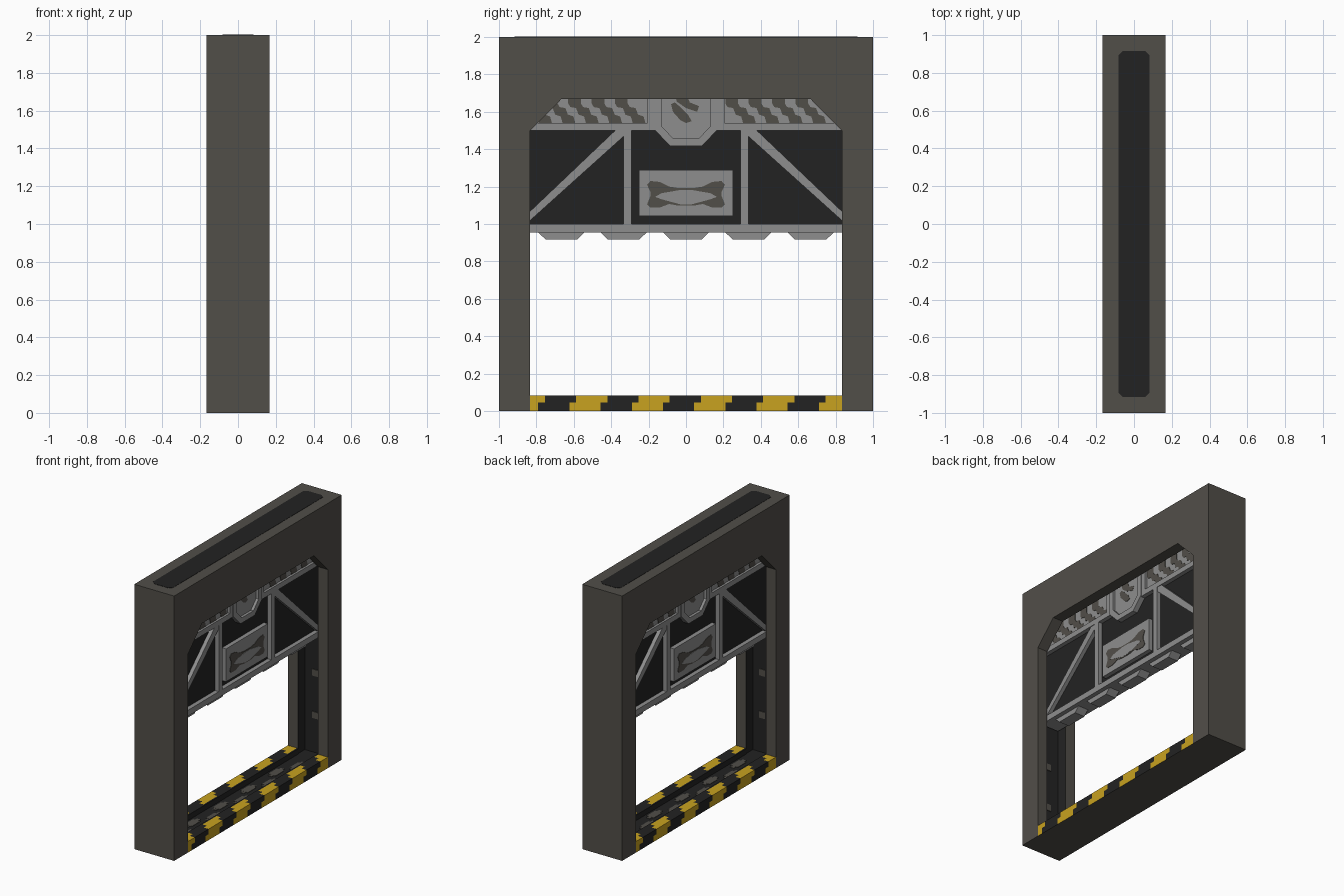
import bpy, bmesh, math

if "Cube" in bpy.data.objects:
    bpy.data.objects.remove(bpy.data.objects["Cube"])

def mat(name, col):
    m = bpy.data.materials.new(name)
    m.diffuse_color = (*col, 1)
    m.use_nodes = True
    m.node_tree.nodes["Principled BSDF"].inputs["Base Color"].default_value = m.diffuse_color
    return m

BROWN = mat("frame brown grey", (0.083, 0.077, 0.066))
DARK = mat("dark charcoal", (0.0165, 0.0165, 0.0165))
LIGHT = mat("door light grey", (0.27, 0.27, 0.27))
YELLOW = mat("hazard yellow", (0.58, 0.36, 0.014))

def prism(name, pts, x0, x1, material, underside=None):
    """Extrude a (y, z) outline from x0 to x1."""
    bm = bmesh.new()
    f = bm.faces.new([bm.verts.new((x0, y, z)) for y, z in pts])
    r = bmesh.ops.extrude_face_region(bm, geom=[f])
    for v in r["geom"]:
        if isinstance(v, bmesh.types.BMVert):
            v.co.x = x1
    bmesh.ops.recalc_face_normals(bm, faces=bm.faces[:])
    me = bpy.data.meshes.new(name)
    me.materials.append(material)
    if underside:
        me.materials.append(underside)
        for face in bm.faces:
            face.normal_update()
            if face.normal.z < -0.9:
                face.material_index = 1
    bm.to_mesh(me)
    bm.free()
    ob = bpy.data.objects.new(name, me)
    bpy.context.collection.objects.link(ob)
    return ob

def box(name, x0, x1, y0, y1, z0, z1, material, underside=None):
    return prism(name, [(y0, z0), (y1, z0), (y1, z1), (y0, z1)], x0, x1, material, underside)

def decal(name, pts, x, material, t=0.004):
    """Thin painted plate on both door faces, turned half round for the back."""
    prism(name + "_front", pts, x, x + t, material)
    prism(name + "_back", [(-y, z) for y, z in pts], -x, -x - t, material)

def mirrored(pts):
    return pts + [(-y, z) for y, z in reversed(pts)]

# --- Frame: block with the chamfered doorway and the door slot cut out
W, S = 1 / 6, 1 / 12
frame = box("door_frame", -W, W, -1, 1, 0, 2, BROWN)
opening = prism("opening_cutter", mirrored([(0.833, -0.1), (0.833, 1.5), (0.667, 1.667)]), -0.3, 0.3, BROWN)
slot = box("slot_cutter", -S, S, -0.917, 0.917, -0.1, 1.917, BROWN)
bpy.context.view_layer.objects.active = frame
for cutter in (opening, slot):
    mod = frame.modifiers.new("cut", 'BOOLEAN')
    mod.operation, mod.solver, mod.object = 'DIFFERENCE', 'EXACT', cutter
    bpy.ops.object.modifier_apply(modifier=mod.name)
for cutter in (opening, slot):
    bpy.data.objects.remove(cutter)
frame.data.materials.clear()
frame.data.materials.append(BROWN)
frame.data.materials.append(DARK)
for p in frame.data.polygons:
    # slot walls are dark
    inside = all(abs(frame.data.vertices[i].co.x) < S + 0.002 and
                 abs(frame.data.vertices[i].co.y) < 0.92 for i in p.vertices)
    p.material_index = 1 if inside else 0

# --- Dark strip on top
top = prism("top_strip", [(-0.917, 1.99), (0.917, 1.99), (0.917, 2.002), (-0.917, 2.002)], -S, S, DARK)
bm = bmesh.new()
bm.from_mesh(top.data)
bmesh.ops.bevel(bm, geom=[e for e in bm.edges if abs(e.verts[0].co.z - e.verts[1].co.z) > 0.005],
                offset=0.024, segments=1, affect='EDGES')
bm.to_mesh(top.data)
bm.free()

# --- Sill: sunken dark channel with worn patches, striped rail on each side
box("sill_channel", -S, S, -0.917, 0.917, 0, 0.042, DARK, BROWN)

def stripes(side, x0, x1, z0, z1, shift):
    edges = [-0.833]
    k = -1.125 + shift
    cuts = [-0.79 + shift + i * W for i in range(-1, 11)]
    edges += [c for c in cuts if -0.832 < c < 0.832] + [0.833]
    for a, b in zip(edges, edges[1:]):
        black = math.floor(((a + b) / 2 + 0.79 - shift) / W) % 2 == 0
        a2, b2 = sorted((a * side, b * side))
        box("sill_stripe", side * x0, side * x1, a2, b2, z0, z1,
            DARK if black else YELLOW, BROWN if z0 == 0 else None)

for side in (1, -1):
    stripes(side, 0.09, W, 0, 0.045, 0)
    stripes(side, 0.125, W, 0.045, S, 0.036)
    stripes(side, 0.09, 0.125, 0.045, S, 0.072)
    xs = sorted((side * 0.078, side * 0.09))
    box("sill_inner_edge", *xs, -0.833, 0.833, 0, S, DARK, BROWN)

for i in range(-4, 5):
    xc = 0.03 * (-1) ** i
    box("channel_patch", xc - 0.03, xc + 0.03, i * W - 0.05, i * W + 0.05, 0.04, 0.045, BROWN)
    box("channel_patch", xc - 0.015, xc + 0.015, i * W - 0.075, i * W + 0.075, 0.04, 0.0445, BROWN)

# --- Door core and upper panel (runs up into the frame)
box("door_core", -0.042, 0.042, -0.91, 0.91, 0.96, 1.9, DARK)
box("upper_panel", -0.056, 0.056, -0.905, 0.905, 1.52, 1.75, LIGHT)

# --- Door beams and struts
B = 0.075
box("bottom_beam", -B, B, -0.905, 0.905, 0.955, 1.0, LIGHT)
for s in (1, -1):
    y0, y1 = sorted((s * 0.165, s * 0.905))
    box("top_beam", -B, B, y0, y1, 1.5, 1.54, LIGHT)
    y0, y1 = sorted((s * 0.165, s * 0.205))
    box("panel_edge_post", -B, B, y0, y1, 1.54, 1.75, LIGHT)
    y0, y1 = sorted((s * 0.292, s * 0.335))
    box("vertical_strut", -B, B, y0, y1, 1.0, 1.5, LIGHT)
    prism("diagonal_strut", [(s * y, z) for y, z in
          [(0.335, 1.5), (0.335, 1.467), (0.86, 0.995), (0.905, 1.0), (0.379, 1.5)]], -B + 0.004, B - 0.004, LIGHT)

# --- Teeth under the door
for i in range(-2, 3):
    c = i / 3
    prism("door_tooth", [(c - 0.125, 0.957), (c - 0.085, 0.918), (c + 0.085, 0.918), (c + 0.125, 0.957)],
          -0.042, 0.042, LIGHT)

# --- Central bracket: raised rim around a sunken face
outer = [(0.17, 1.75), (0.17, 1.505), (0.085, 1.418)]
inner = [(0.13, 1.75), (0.13, 1.522), (0.068, 1.457)]
prism("bracket_face", mirrored(outer), -0.06, 0.06, LIGHT)
for s in (1, -1):
    half = outer + [(0, 1.418), (0, 1.457)] + inner[::-1]
    prism("bracket_rim", [(s * y, z) for y, z in half], -0.081, 0.081, LIGHT)

# --- Centre plate with worn paint
box("centre_plate", -0.075, 0.075, -0.25, 0.25, 1.042, 1.29, LIGHT)
bow = [(0.04, 1.098), (0.09, 1.107), (0.14, 1.088), (0.19, 1.088), (0.208, 1.105), (0.19, 1.15),
       (0.19, 1.17), (0.208, 1.21), (0.19, 1.23), (0.14, 1.225), (0.09, 1.2), (0.04, 1.192)]
decal("plate_wear", mirrored(bow), 0.074, BROWN)
decal("plate_wear_centre", mirrored([(0.03, 1.105), (0.13, 1.132), (0.165, 1.145),
                                     (0.13, 1.165), (0.03, 1.182)]), 0.0755, LIGHT)

# --- Worn stepped stripes on the upper panel and the bracket
def step_stripe(y, w=0.068):
    left = [(0, 1.7), (0, 1.645), (0.012, 1.625), (0.042, 1.62), (0.05, 1.6), (0.055, 1.585),
            (0.085, 1.575), (0.095, 1.54)]
    return [(y + a, z) for a, z in left] + [(y + w + a, z) for a, z in reversed(left)]

for y in (-0.88, -0.755, -0.63, -0.505, -0.38, 0.21, 0.335, 0.46, 0.585, 0.71):
    decal("panel_stripe", step_stripe(y), 0.055, BROWN)
decal("bracket_wear", [(-0.08, 1.64), (-0.07, 1.60), (-0.03, 1.555), (0.0, 1.54), (0.03, 1.55),
                       (0.01, 1.585), (-0.03, 1.625), (-0.06, 1.65)], 0.058, BROWN)
decal("bracket_wear_upper", [(-0.06, 1.7), (-0.05, 1.655), (0.0, 1.62), (0.06, 1.6), (0.07, 1.63),
                             (0.02, 1.65), (0.0, 1.7)], 0.058, BROWN)

# --- Worn patches at the back of each jamb slot
for s in (1, -1):
    for z in (0.3, 0.62):
        y0, y1 = sorted((s * 0.912, s * 0.918))
        box("jamb_patch", -0.02, 0.03, y0, y1, z, z + 0.05, BROWN)
